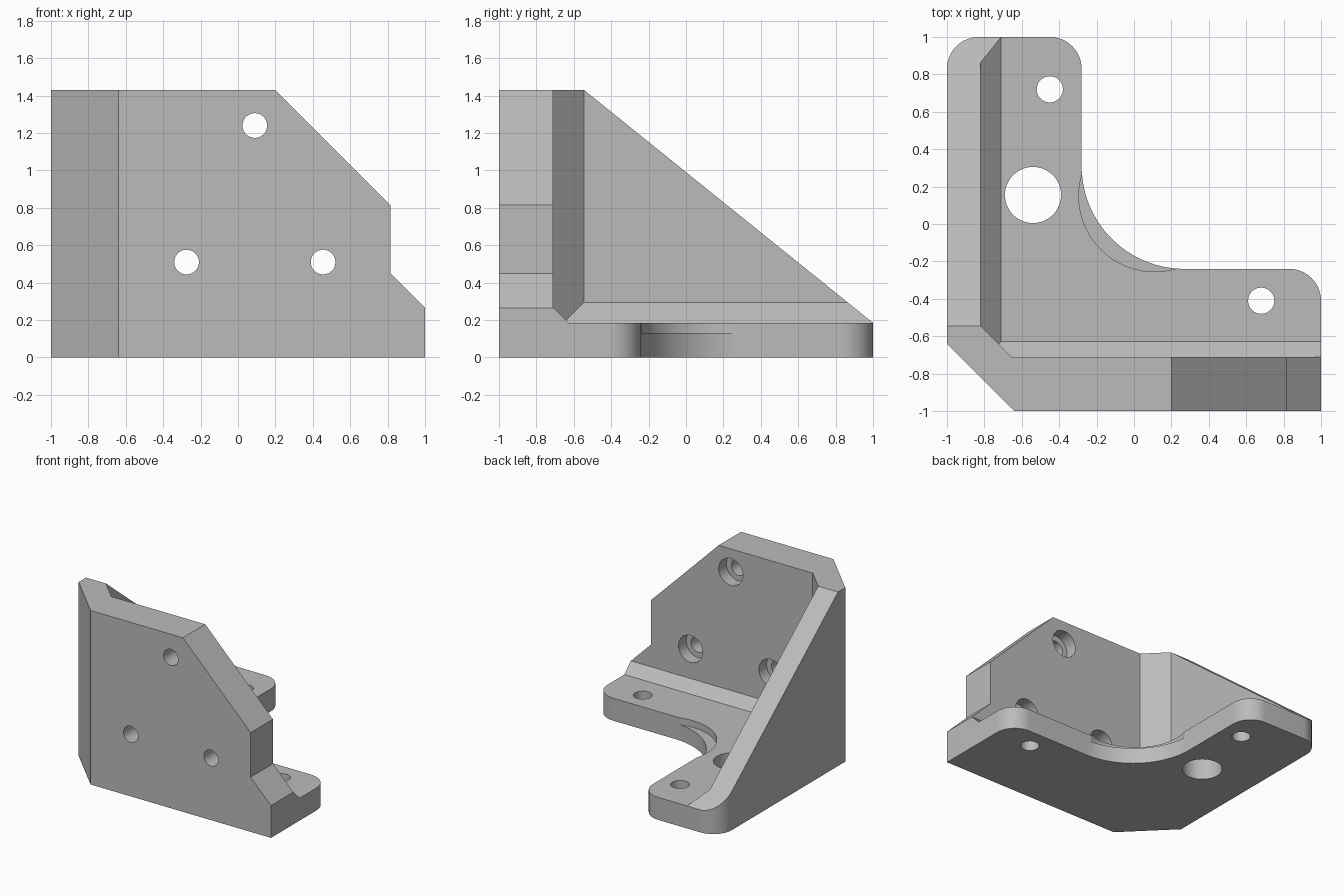
import bpy, bmesh, math
from mathutils import Vector

cube = bpy.data.objects.get("Cube")
if cube:
    bpy.data.objects.remove(cube, do_unlink=True)

PLATE_TOP = 0.185
HEIGHT = 1.43

grey = bpy.data.materials.new("light grey")
grey.use_nodes = True
colour = (0.5, 0.5, 0.5, 1)
grey.diffuse_color = colour
grey.node_tree.nodes["Principled BSDF"].inputs["Base Color"].default_value = colour


def finish(name, bm):
    bmesh.ops.recalc_face_normals(bm, faces=bm.faces)
    mesh = bpy.data.meshes.new(name)
    bm.to_mesh(mesh)
    bm.free()
    mesh.materials.append(grey)
    obj = bpy.data.objects.new(name, mesh)
    bpy.context.collection.objects.link(obj)
    return obj


def prism(name, points, sweep):
    """Closed polygon of 3D points swept along a vector."""
    bm = bmesh.new()
    face = bm.faces.new([bm.verts.new(p) for p in points])
    moved = bmesh.ops.extrude_face_region(bm, geom=[face])["geom"]
    verts = [g for g in moved if isinstance(g, bmesh.types.BMVert)]
    bmesh.ops.translate(bm, verts=verts, vec=sweep)
    return finish(name, bm)


def rod(name, start, axis, radius, segments=64):
    """Cylinder from a start point along an axis vector."""
    axis = Vector(axis)
    side = Vector((1, 0, 0))
    up = axis.normalized().cross(side)
    turns = [math.tau * i / segments for i in range(segments)]
    ring = [Vector(start) + radius * (side * math.cos(t) + up * math.sin(t)) for t in turns]
    return prism(name, ring, axis)


def arc(cx, cy, r, a0, a1, steps=16):
    angles = [math.radians(a0 + (a1 - a0) * i / steps) for i in range(steps + 1)]
    return [(cx + r * math.cos(a), cy + r * math.sin(a), 0) for a in angles]


# Bracket body: L-shaped plan with rounded ends, swept to full height
R = 0.17
outline = [(-1, -0.64, 0), (-0.64, -1, 0), (1, -1, 0)]
outline += arc(1 - R, -0.24 - R, R, 0, 90)
outline += arc(0.27, 0.31, 0.55, 270, 180, 40)
outline += arc(-0.28 - R, 1 - R, R, 0, 90)
outline += arc(-1 + R, 1 - R, R, 90, 180)
bracket = prism("corner_bracket", outline, (0, 0, HEIGHT))

# Inner space above the plate, its edges trimmed by sloping planes
bm = bmesh.new()
bmesh.ops.create_cube(bm, size=1)
low, high = Vector((-0.82, -0.71, PLATE_TOP)), Vector((2, 2, 2))
for v in bm.verts:
    v.co = [low[i] if v.co[i] < 0 else high[i] for i in range(3)]
for point, normal in [((-0.71, 0, PLATE_TOP), (-1, 0, -1)),
                      ((0, -0.628, PLATE_TOP), (0, -1, -1)),
                      ((-0.82, -0.545, 0), (-1, -1, 0))]:
    bmesh.ops.bisect_plane(bm, geom=bm.verts[:] + bm.edges[:] + bm.faces[:],
                           plane_co=point, plane_no=normal, clear_outer=True)
    bmesh.ops.holes_fill(bm, edges=[e for e in bm.edges if e.is_boundary])
cutters = [finish("inner_space_cutter", bm)]

# Stepped slope of the front wall
step = [(0.2, HEIGHT), (0.815, 0.815), (0.815, 0.45), (1, 0.265), (1.2, 0.065 + 0.2),
        (1.2, 1.6), (0.2, 1.6)]
cutters.append(prism("front_slope_cutter", [(x, -1.2, z) for x, z in step], (0, 2.6, 0)))

# Long slope of the side wall
slope = [(-0.545, HEIGHT), (1, PLATE_TOP), (1.2, PLATE_TOP), (1.2, 1.6), (-0.545, 1.6)]
cutters.append(prism("side_slope_cutter", [(-1.2, y, z) for y, z in slope], (2.4, 0, 0)))

# Shallow curved ledge at the inner corner of the plate
cutters.append(rod("ledge_cutter", (0.11, 0.15, 0.13), (0, 0, 0.3), 0.405, 128))

# Plate holes
for x, y, r in [(-0.45, 0.72, 0.07), (0.68, -0.41, 0.07), (-0.54, 0.155, 0.15)]:
    cutters.append(rod("plate_hole_cutter", (x, y, -0.1), (0, 0, 0.5), r))

# Wall holes, each with a wider bore from the inside
for x, z in [(0.09, 1.24), (-0.275, 0.51), (0.455, 0.51)]:
    cutters.append(rod("wall_hole_cutter", (x, -1.1, z), (0, 0.6, 0), 0.066))
    cutters.append(rod("wall_bore_cutter", (x, -0.81, z), (0, 0.25, 0), 0.11))

bpy.ops.object.select_all(action="DESELECT")
bpy.context.view_layer.objects.active = bracket
bracket.select_set(True)
for cutter in cutters:
    cutter.hide_render = True
    mod = bracket.modifiers.new(cutter.name, "BOOLEAN")
    mod.operation = "DIFFERENCE"
    mod.solver = "EXACT"
    mod.object = cutter
    bpy.ops.object.modifier_apply(modifier=mod.name)
    bpy.data.objects.remove(cutter, do_unlink=True)

bpy.ops.object.shade_smooth_by_angle(angle=math.radians(30))
